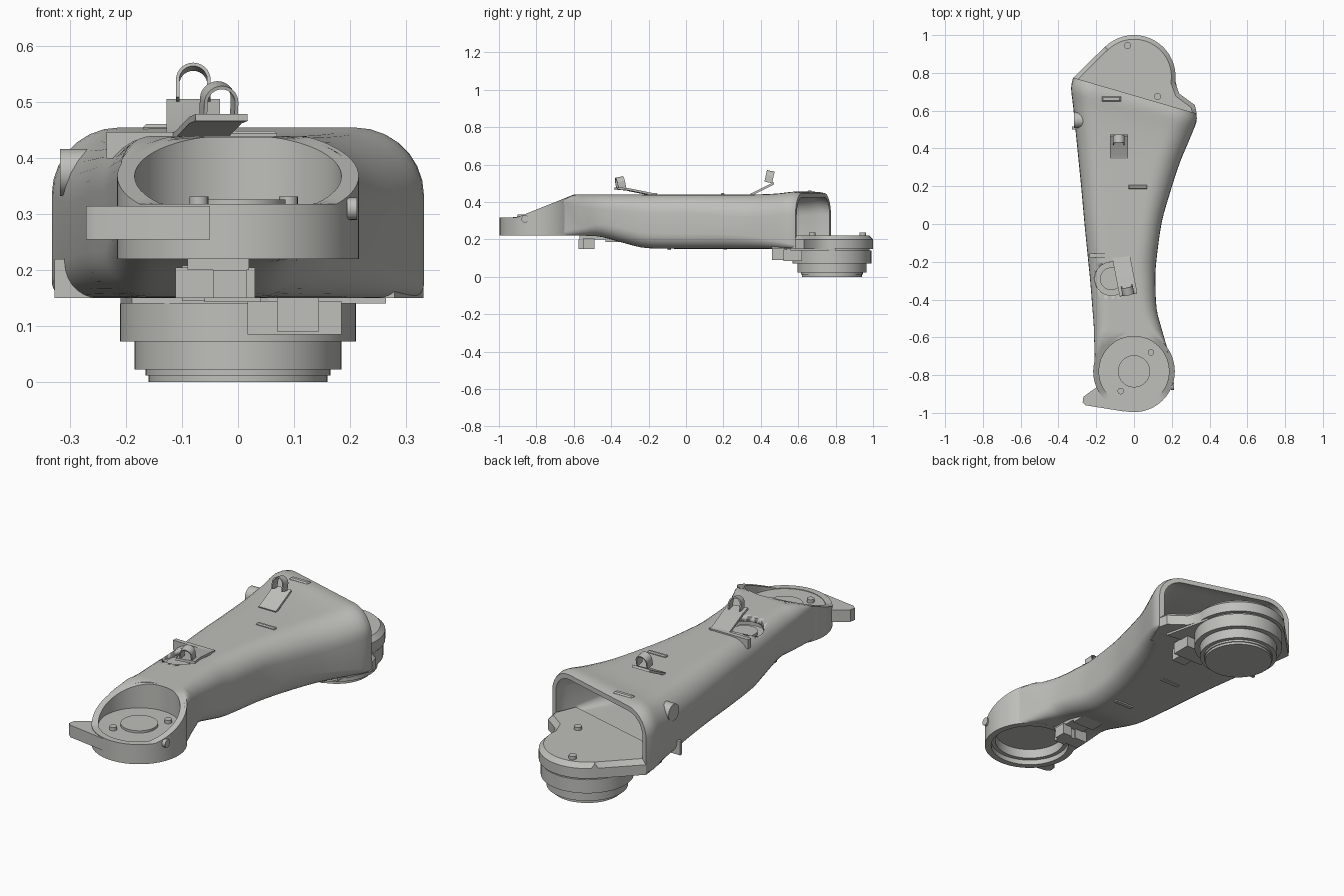
import bpy, bmesh, math
from mathutils import Matrix, Vector

if "Cube" in bpy.data.objects:
    bpy.data.objects.remove(bpy.data.objects["Cube"])

grey = bpy.data.materials.new("warm_grey")
grey.diffuse_color = (0.52, 0.52, 0.495, 1)
grey.use_nodes = True
grey.node_tree.nodes["Principled BSDF"].inputs["Base Color"].default_value = grey.diffuse_color


def finish(name, bm, angle=35):
    bmesh.ops.recalc_face_normals(bm, faces=bm.faces)
    me = bpy.data.meshes.new(name)
    bm.to_mesh(me)
    bm.free()
    me.materials.append(grey)
    ob = bpy.data.objects.new(name, me)
    bpy.context.collection.objects.link(ob)
    bpy.ops.object.select_all(action='DESELECT')
    ob.select_set(True)
    bpy.context.view_layer.objects.active = ob
    bpy.ops.object.shade_smooth_by_angle(angle=math.radians(angle))
    return ob


def prism(name, pts, z0, z1, mat=Matrix(), chamfer=0):
    """Extrude a 2D outline from z0 to z1, with an optional top chamfer."""
    bm = bmesh.new()
    f = bm.faces.new([bm.verts.new((x, y, z0)) for x, y in pts])
    r = bmesh.ops.extrude_face_region(bm, geom=[f])
    top = [v for v in r['geom'] if isinstance(v, bmesh.types.BMVert)]
    for v in top:
        v.co.z = z1
    if chamfer:
        es = [e for e in bm.edges if all(v in top for v in e.verts)]
        bmesh.ops.bevel(bm, geom=es, offset=chamfer, segments=1, affect='EDGES')
    bm.transform(mat)
    return finish(name, bm)


def box(name, x0, x1, y0, y1, z0, z1, chamfer=0):
    return prism(name, [(x0, y0), (x1, y0), (x1, y1), (x0, y1)], z0, z1, chamfer=chamfer)


def arc(cx, cy, r, a0, a1, n):
    return [(cx + r * math.cos(math.radians(a0 + (a1 - a0) * i / n)),
             cy + r * math.sin(math.radians(a0 + (a1 - a0) * i / n))) for i in range(n + 1)]


def disc(name, x, y, r, z0, z1, n=48, chamfer=0):
    return prism(name, arc(x, y, r, 0, 360, n)[:-1], z0, z1, chamfer=chamfer)


def ribbon(name, path, th, width, mat):
    """Thin strip: a 2D path thickened by th and extruded by width."""
    P = [Vector(p) for p in path]
    a, b = [], []
    for i, p in enumerate(P):
        t = (P[min(i + 1, len(P) - 1)] - P[max(i - 1, 0)]).normalized()
        n = Vector((-t.y, t.x)) * th / 2
        a.append(p + n)
        b.append(p - n)
    return prism(name, a + b[::-1], -width / 2, width / 2, mat)


# --- Arm shell: lofted rounded sections, hollow, open on a diagonal at the back
def rim_height(y):
    return 0.32 + 0.4 * (y + 0.9)


# yL, xL, yR, xR, top, bottom, top radius, bottom radius
stations = [
    (-.78, -.208, -.78, .208, .44, .22, .03, .02),
    (-.56, -.212, -.56, .148, .44, .22, .07, .04),
    (-.45, -.22, -.45, .12, .44, .213, .08, .07),
    (-.30, -.232, -.30, .113, .44, .172, .09, .08),
    (-.20, -.242, -.20, .118, .44, .153, .10, .08),
    (0, -.262, 0, .145, .44, .15, .10, .08),
    (.20, -.280, .15, .186, .44, .15, .11, .08),
    (.42, -.302, .32, .241, .44, .15, .12, .07),
    (.62, -.322, .45, .295, .445, .15, .12, .05),
    (.72, -.333, .54, .330, .455, .15, .12, .03),
    (.775, -.322, .585, .330, .448, .15, .12, .02)]


def catmull(a, b, c, d, t):
    return [.5 * (2 * q + (r - p) * t + (2 * p - 5 * q + 4 * r - s) * t * t + (3 * q - p - 3 * r + s) * t ** 3)
            for p, q, r, s in zip(a, b, c, d)]


def section(s, arcw=0, inset=0, floor=0):
    yL, xL, yR, xR, zt, zb, rt, rb = s
    x0, x1, zt, zb = xL + inset, xR - inset, zt - inset, zb + floor
    rt, rb = max(rt - inset, .01), max(rb - inset, .01)
    half = lambda z, r, sg: (
        [(p[0], p[1]) for p in arc(x0 + r, z - sg * r, r, 180, 180 - sg * 90, 7)] +
        [(x0 + r + (x1 - x0 - 2 * r) * k / 10, z) for k in range(1, 10)] +
        [(p[0], p[1]) for p in arc(x1 - r, z - sg * r, r, sg * 90, 0, 7)])
    out = []
    for x, z in half(zt, rt, 1) + half(zb, rb, -1)[::-1]:
        u = (x - xL) / (xR - xL)
        y = yL + (yR - yL) * u + arcw * .2 * math.sqrt(max(0, 1 - (2 * u - 1) ** 2))
        out.append((x, y, min(z, rim_height(y))))
    return out


sub = 3
fine = []
for i in range(len(stations) - 1):
    S = [stations[min(max(j, 0), len(stations) - 1)] for j in (i - 1, i, i + 1, i + 2)]
    fine += [catmull(*S, k / sub) for k in range(sub)]
fine.append(stations[-1])
rings = [section(s, max(0, 1 - i / sub)) for i, s in enumerate(fine)]
rings += [section(s, 0, .024, .05) for s in fine[:2 * sub - 1:-1]]

bm = bmesh.new()
V = [[bm.verts.new(p) for p in r] for r in rings]
n = len(V[0])
for A, B in zip(V, V[1:]):
    for i in range(n):
        bm.faces.new((A[i], A[(i + 1) % n], B[(i + 1) % n], B[i]))
for R in (V[0], V[-1]):
    for i in range(n // 2 - 1):
        bm.faces.new((R[i], R[i + 1], R[n - 2 - i], R[n - 1 - i]))
shell = finish("arm_shell", bm, 40)

# Round access hole through the top of the shell
cutter = disc("hole_cutter", -.12, -.29, .088, .38, .6)
cutter.hide_render = True
mod = shell.modifiers.new("access_hole", 'BOOLEAN')
mod.object, mod.operation, mod.solver = cutter, 'DIFFERENCE', 'EXACT'
bpy.context.view_layer.objects.active = shell
bpy.ops.object.modifier_apply(modifier=mod.name)
bpy.data.objects.remove(cutter)
disc("hole_floor", -.12, -.29, .1, .375, .395)
disc("hole_boss", -.12, -.29, .06, .39, .41)

# --- Front joint cup: sloped rim, floor above, open recess below
bm = bmesh.new()
N = 72
prof = [(.001, .292), (.165, .292), (.165, .245), (.185, .245), (.185, .22), (.216, .22),
        (.216, None), (.185, None), (.185, .315), (.001, .315)]
rows = []
for r, z in prof:
    row = []
    for k in range(N):
        a = 2 * math.pi * k / N
        y = -.78 + r * math.sin(a)
        h = min(.438, max(.318, rim_height(y))) if z is None else z
        row.append(bm.verts.new((r * math.cos(a), y, h)))
    rows.append(row)
for A, B in zip(rows, rows[1:]):
    for k in range(N):
        bm.faces.new((A[k], A[(k + 1) % N], B[(k + 1) % N], B[k]))
bm.faces.new(rows[0])
bm.faces.new(rows[-1])
finish("front_joint_cup", bm)
disc("front_centre_disc", 0, -.78, .085, .31, .326)
for x, y in ((-.07, -.885), (.09, -.68)):
    disc("front_floor_stud", x, y, .017, .31, .332, 20)
prism("front_stop_tab", [(-.12, -.955), (-.05, -.985), (-.05, -.993), (-.255, -.96), (-.272, -.945),
                         (-.268, -.915), (-.235, -.89), (-.19, -.86)][::-1], .255, .315)
prism("side_pin", arc(0, 0, .02, 0, 360, 20)[:-1], .195, .213,
      Matrix.Translation((0, -.86, .31)) @ Matrix.Rotation(math.pi / 2, 4, 'Y'))

# --- Rear floor plate and stacked hub
plate = [(-.322, .772), (-.165, .928)] + arc(0, .78, .22, 134, -8, 32) + \
        [(.24, .69), (.322, .63), (.332, .585), (.28, .46), (-.3, .62)]
prism("rear_floor_plate", plate, .15, .222, chamfer=.022)
for x, y in ((-.035, .945), (.125, .675)):
    disc("rear_stud", x, y, .018, .21, .238, 20)
for nm, r, z0, z1 in (("hub_gasket", .2, .135, .155), ("hub_upper", .211, .072, .14),
                      ("hub_middle", .185, .022, .075), ("hub_neck", .165, .012, .025),
                      ("hub_foot", .16, 0, .014)):
    disc(nm, 0, .78, r, z0, z1, 72)
prism("hub_mount_plate", [(-.19, .62), (.265, .56), (.21, .8), (-.21, .8)], .14, .153)

# --- Raised pads
box("top_pad", -.17, -.07, .648, .675, .43, .461, .006)
box("top_pad", -.03, .07, .186, .206, .43, .449, .005)
box("bottom_pad", -.06, .04, -.1, -.08, .143, .16)
box("bottom_pad", -.1, 0, .2, .22, .146, .16)

# --- Side lump and small clips on the wide left side
prism("side_lump", arc(0, 0, .042, 0, 360, 28)[:-1], -.318, -.22,
      Matrix.Translation((0, .55, .375)) @ Matrix.Rotation(math.pi / 2, 4, 'Y'))
box("side_lug", -.328, -.26, .5, .515, .15, .22)

# --- Cable clips: a sloped strip with an arched loop (axes: path in YZ, loop in XZ)
YZ = Matrix(((0, 0, 1, 0), (1, 0, 0, 0), (0, 1, 0, 0), (0, 0, 0, 1)))
XZ = Matrix(((1, 0, 0, 0), (0, 0, -1, 0), (0, 1, 0, 0), (0, 0, 0, 1)))
loop = [(-.028, 0)] + arc(0, .032, .028, 180, 0, 14) + [(.028, 0)]
for nm, x, y, z, turn, sgn, path in (
        ("rear", -.08, .44, .505, 0, 1, [(-.095, -.065), (-.075, -.058), (0, -.02), (.03, -.004)]),
        ("front", -.035, -.345, .472, 11, -1, [(.185, -.033), (.15, -.028), (.03, -.004), (-.03, .001)])):
    M = Matrix.Translation((x, y, z)) @ Matrix.Rotation(math.radians(turn), 4, 'Z')
    ribbon(nm + "_clip_strip", path, .012, .095, M @ YZ)
    lean = Matrix.Rotation(math.radians(-12 * sgn), 4, 'X')
    ribbon(nm + "_clip_loop", loop, .006, .042, M @ lean @ XZ)
box("front_clip_bar", -.235, -.018, -.178, -.156, .40, .447)

# --- Underside connector blocks
box("under_bridge", -.09, .02, -.57, -.36, .2, .235)
box("under_block", -.112, -.045, -.56, -.49, .15, .205)
box("under_block", -.045, .015, -.575, -.5, .15, .2)
box("under_block", -.02, .03, -.55, -.49, .15, .205)
box("under_block_rear", -.1, .02, -.43, -.345, .187, .24)
box("hub_connector", .017, .185, .52, .62, .085, .145)
box("hub_connector_plug", .07, .145, .46, .54, .09, .15)
